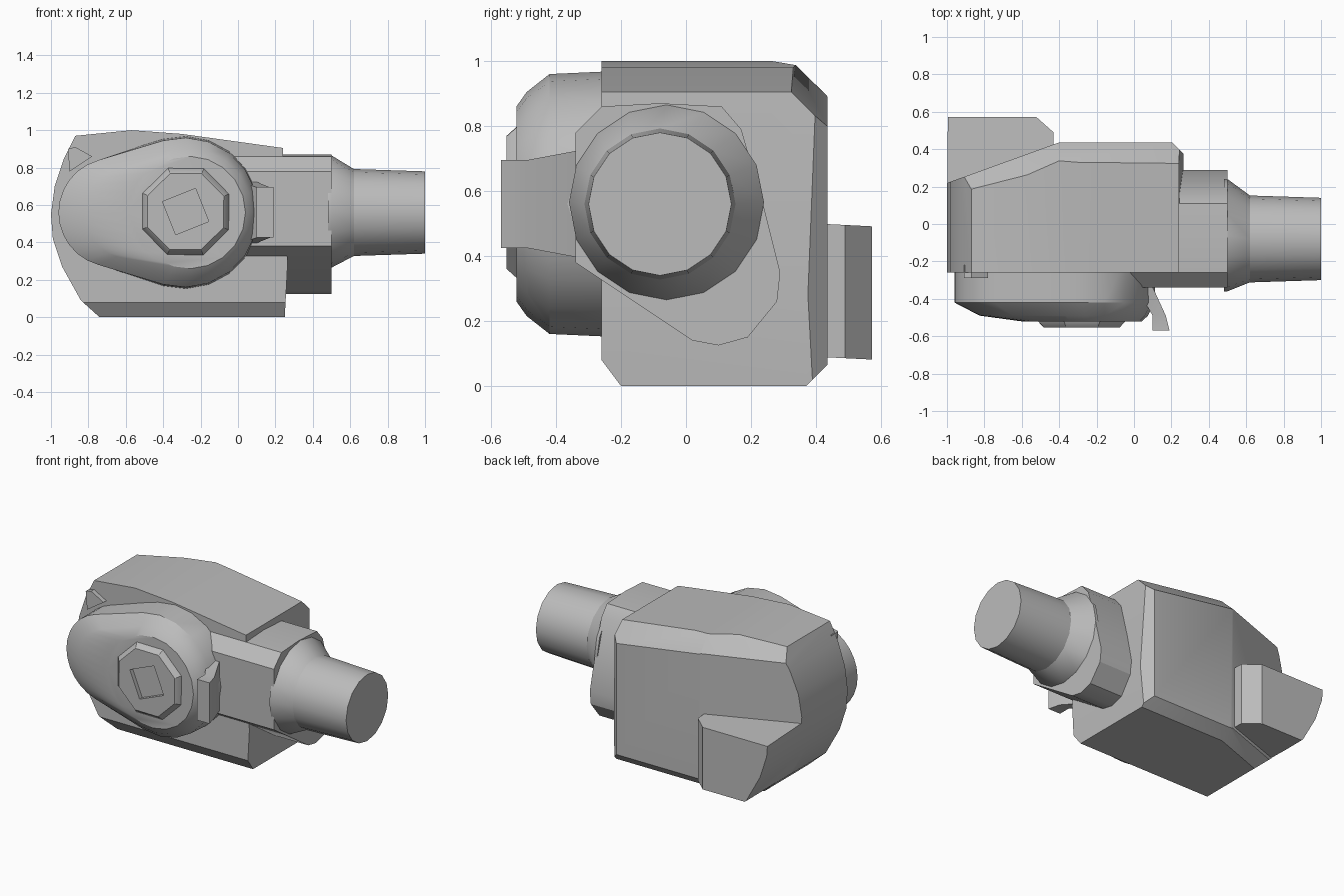
import bpy, bmesh
from math import cos, sin, radians, pi
from mathutils import Vector

cube = bpy.data.objects.get("Cube")
if cube:
    bpy.data.objects.remove(cube, do_unlink=True)

grey = bpy.data.materials.new("plain_grey")
grey.use_nodes = True
grey.diffuse_color = (0.5, 0.5, 0.5, 1)
grey.node_tree.nodes["Principled BSDF"].inputs["Base Color"].default_value = (0.5, 0.5, 0.5, 1)


def build(name, rings, cuts=(), angle=30):
    """Loft matching rings into a closed solid, then trim it by (point, normal) planes."""
    bm = bmesh.new()
    loops = [[bm.verts.new(p) for p in ring] for ring in rings]
    n = len(loops[0])
    for a, b in zip(loops, loops[1:]):
        for i in range(n):
            j = (i + 1) % n
            bm.faces.new((a[i], a[j], b[j], b[i]))
    bm.faces.new(loops[0])
    bm.faces.new(loops[-1])
    for point, normal in cuts:
        geom = bm.verts[:] + bm.edges[:] + bm.faces[:]
        result = bmesh.ops.bisect_plane(bm, geom=geom, plane_co=point,
                                        plane_no=Vector(normal).normalized(), clear_outer=True)
        edges = [e for e in result["geom_cut"] if isinstance(e, bmesh.types.BMEdge)]
        if edges:
            bmesh.ops.contextual_create(bm, geom=edges)
    bmesh.ops.recalc_face_normals(bm, faces=bm.faces[:])
    mesh = bpy.data.meshes.new(name)
    bm.to_mesh(mesh)
    bm.free()
    mesh.materials.append(grey)
    obj = bpy.data.objects.new(name, mesh)
    bpy.context.collection.objects.link(obj)
    bpy.ops.object.select_all(action="DESELECT")
    obj.select_set(True)
    bpy.context.view_layer.objects.active = obj
    bpy.ops.object.shade_smooth_by_angle(angle=radians(angle))
    return obj


def slab(profile, y):
    """Place an x-z profile at depth y."""
    return [(x, y, z) for x, z in profile]


def disc(x, y, z, r, n=16):
    """Circle around the x axis."""
    return [(x, y + r * cos(2 * pi * i / n), z + r * sin(2 * pi * i / n)) for i in range(n)]


# Main housing: side outline pushed through in y, with trimmed back edges
outline = [(-1, .55), (-.98, .7), (-.93, .85), (-.87, .97), (-.57, 1), (-.3, .98),
           (.24, .905), (.265, .28), (.25, 0), (-.74, 0), (-.84, .09), (-.94, .27), (-.99, .42)]
build("housing", [slab(outline, -.26), slab(outline, .435)], [
    ((-.97, .23, 0), (-.34, .94, 0)),
    ((-.3, .33, .98), (.15, 1, 1)),
    ((-.86, .19, .97), (-.34, .94, 1)),
    ((0, .37, 0), (0, 1, -1)),
    ((-.97, .23, .07), (-.34, .94, -1)),
    ((.25, .39, .5), (1, 1, 0)),
    ((0, -.2, 0), (0, -.8, -.6)),
])

# Block on the back that follows the rounded end of the housing
build("rear_block", [slab(outline, .1), slab(outline, .572)], [
    ((0, 0, .52), (0, .05, 1)),
    ((0, 0, .11), (0, -.05, -1)),
    ((-.43, 0, 0), (1, 0, 0)),
    ((-.43, .49, 0), (.08, .09, 0)),
])

# Side arm with a lopsided section
section = [(-.34, .38), (-.34, .78), (-.26, .86), (-.08, .87), (.11, .86), (.17, .79),
           (.24, .55), (.29, .35), (.28, .26), (.19, .15), (.1, .125), (.02, .14)]
build("side_arm", [[(x, y, z) for y, z in section] for x in (-.1, .5)])

# Collar and shaft on the arm
build("collar", [disc(.48, -.06, .565, .3), disc(.5, -.06, .565, .3), disc(.62, -.08, .56, .232)])
build("shaft", [disc(.6, -.08, .56, .233), disc(1, -.08, .56, .22)])


def egg(y, cx, r, left_cx, left_r, n=12):
    """Two arcs joined by tangents: big right end, small left end."""
    spread = radians(106)
    pts = []
    for i in range(n + 1):
        a = -spread + 2 * spread * i / n
        pts.append((cx + r * cos(a), y, .56 + r * sin(a)))
    for i in range(n + 1):
        a = spread + (2 * pi - 2 * spread) * i / n
        pts.append((left_cx + left_r * cos(a), y, .56 + left_r * sin(a)))
    return pts


# Domed front hub
build("front_hub", [egg(-.2, -.29, .41, -.67, .29),
                    egg(-.42, -.29, .4, -.67, .29),
                    egg(-.49, -.27, .345, -.58, .245),
                    egg(-.522, -.26, .3, -.31, .28)])


def ring(y, r, turn=0, square=False):
    """Eight points on an octagon, or on a square when asked."""
    pts = []
    for i in range(8):
        a = i * pi / 4
        k = r / max(abs(cos(a)), abs(sin(a))) if square else r
        pts.append((-.28 + k * cos(a + turn), y, .565 + k * sin(a + turn)))
    return pts


# Hub cap with a square socket
turn = radians(22)
build("hub_cap", [ring(-.48, .26, turn), ring(-.522, .25, turn), ring(-.553, .22, turn),
                  ring(-.553, .095, turn, True), ring(-.525, .095, turn, True)])

# Bent tab beside the hub
tab = [(-.04, -.25, .1, .18), (.1, -.49, .07, .135), (.1, -.57, .09, .135)]
build("side_tab", [[(x, y, .56 - h), (x + w, y, .56 - h), (x + w, y, .56 + h), (x, y, .56 + h)]
                   for x, y, w, h in tab])

# Small nubs on the hub rim
upper = [(-.91, .9), (-.87, .91), (-.78, .86), (-.9, .78)]
lower = [(-.83, .47), (-.72, .42), (-.82, .38)]
build("upper_nub", [slab(upper, -.22), slab(upper, -.29)])
build("lower_nub", [slab(lower, -.3), slab(lower, -.455)])
